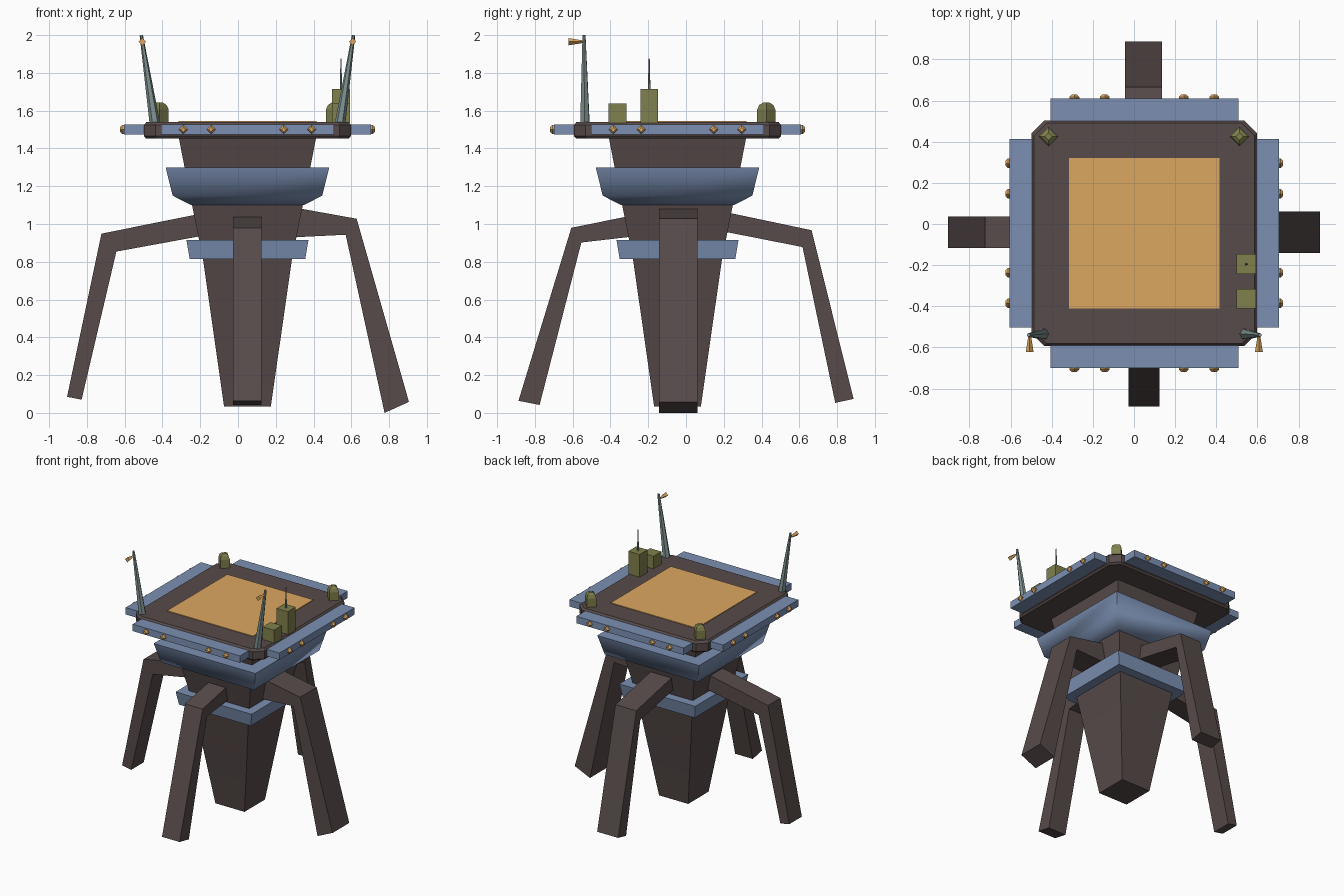
import bpy, bmesh, math
from mathutils import Vector, Matrix

if "Cube" in bpy.data.objects:
    bpy.data.objects.remove(bpy.data.objects["Cube"])

CX, CY = 0.05, -0.045


def material(name, rgb):
    m = bpy.data.materials.new(name)
    m.diffuse_color = (*rgb, 1)
    m.use_nodes = True
    m.node_tree.nodes["Principled BSDF"].inputs["Base Color"].default_value = m.diffuse_color
    return m


BROWN = material("brown", (0.095, 0.07, 0.068))
BLUE = material("blue", (0.2, 0.28, 0.45))
GOLD = material("gold", (0.72, 0.39, 0.12))
OLIVE = material("olive", (0.22, 0.22, 0.075))
STEEL = material("steel", (0.22, 0.29, 0.29))


def make(name, bm, mat, smooth=None):
    bmesh.ops.recalc_face_normals(bm, faces=bm.faces)
    me = bpy.data.meshes.new(name)
    bm.to_mesh(me)
    bm.free()
    ob = bpy.data.objects.new(name, me)
    bpy.context.collection.objects.link(ob)
    me.materials.append(mat)
    if smooth:
        bpy.ops.object.select_all(action='DESELECT')
        ob.select_set(True)
        bpy.context.view_layer.objects.active = ob
        bpy.ops.object.shade_smooth_by_angle(angle=math.radians(smooth))
    return ob


def loft(name, rings, mat, smooth=None):
    """Skin a list of equal-length point rings and cap both ends."""
    bm = bmesh.new()
    vs = [[bm.verts.new(p) for p in r] for r in rings]
    n = len(vs[0])
    for a, b in zip(vs, vs[1:]):
        for i in range(n):
            j = (i + 1) % n
            bm.faces.new((a[i], a[j], b[j], b[i]))
    bm.faces.new(vs[0][::-1])
    bm.faces.new(vs[-1])
    return make(name, bm, mat, smooth)


def square(h, z, chamfer=0.0):
    c = h - chamfer
    if chamfer:
        pts = [(c, -h), (h, -c), (h, c), (c, h), (-c, h), (-h, c), (-h, -c), (-c, -h)]
    else:
        pts = [(h, -h), (h, h), (-h, h), (-h, -h)]
    return [(CX + x, CY + y, z) for x, y in pts]


def box(name, x0, x1, y0, y1, z0, z1, mat):
    return loft(name, [[(x0, y0, z), (x1, y0, z), (x1, y1, z), (x0, y1, z)] for z in (z0, z1)], mat)


def rod(name, a, b, r0, r1, mat, sides=4):
    """Tapered rod from point a to point b."""
    a, b = Vector(a), Vector(b)
    d = b - a
    bm = bmesh.new()
    mtx = Matrix.Translation((a + b) / 2) @ d.to_track_quat('Z', 'Y').to_matrix().to_4x4()
    bmesh.ops.create_cone(bm, cap_ends=True, segments=sides, radius1=r0, radius2=r1,
                          depth=d.length, matrix=mtx)
    return make(name, bm, mat)


# tapered square column and its two collars
loft("column", [square(h, z) for h, z in
                [(0.124, 0.035), (0.235, 0.81), (0.257, 0.92), (0.293, 1.1), (0.333, 1.3), (0.364, 1.46)]],
     BROWN, 30)
loft("lower_collar", [square(0.306, 0.815), square(0.323, 0.915)], BLUE)
loft("upper_collar", [square(0.298, 1.1), square(0.396, 1.15), square(0.433, 1.3)], BLUE, 65)

# landing deck and pad
loft("deck", [square(h, z, 0.06) for h, z in
              [(0.537, 1.452), (0.547, 1.465), (0.547, 1.525), (0.535, 1.54)]], BROWN)
loft("deck_pad", [square(0.366, 1.53), square(0.366, 1.545)], GOLD)

# edge panels with lamps, one per side
for k, side in enumerate(("front", "right", "back", "left")):
    ang = k * math.pi / 2
    co, si = math.cos(ang), math.sin(ang)

    def turn(u, v, z):
        return (CX + u * co - v * si, CY + u * si + v * co, z)

    loft(side + "_panel", [[turn(u, v, z) for u, v in
                            ((-0.457, -0.654), (0.457, -0.654), (0.457, -0.53), (-0.457, -0.53))]
                           for z in (1.473, 1.526)], BLUE)
    for i, u in enumerate((-0.34, -0.192, 0.192, 0.34)):
        loft(f"{side}_lamp_{i + 1}",
             [[turn(u + r * dx, v, 1.5 + r * dz) for dx, dz in ((1, 0), (0, 1), (-1, 0), (0, -1))]
              for r, v in ((0.024, -0.64), (0.024, -0.663), (0.012, -0.675))], GOLD)


# bent legs: side outline in (out, z), extruded sideways
def leg(name, outline, w0, w1, along_x):
    rings = [[(o, w, z) if along_x else (w, o, z) for o, z in outline] for w in (w0, w1)]
    loft(name, rings, BROWN)


leg("left_leg", [(-0.12, 1.07), (-0.723, 0.949), (-0.905, 0.085), (-0.828, 0.07),
                 (-0.644, 0.854), (-0.12, 0.95)], -0.116, 0.036, True)
leg("right_leg", [(0.2, 1.105), (0.628, 1.028), (0.905, 0.058), (0.776, 0.0),
                  (0.57, 0.943), (0.2, 0.925)], -0.142, 0.06, True)
leg("front_leg", [(-0.2, 1.062), (-0.607, 0.98), (-0.887, 0.064), (-0.775, 0.042),
                  (-0.554, 0.902), (-0.2, 0.943)], -0.026, 0.124, False)
leg("back_leg", [(0.12, 1.082), (0.665, 0.967), (0.887, 0.074), (0.79, 0.053),
                 (0.617, 0.878), (0.12, 0.976)], -0.043, 0.135, False)

# leaning masts with wind cones
for side, s in (("left", -1), ("right", 1)):
    rod(side + "_mast", (CX + s * 0.49, -0.535, 1.53), (CX + s * 0.562, -0.54, 2.0), 0.028, 0.009, STEEL, 6)
    x = CX + s * 0.557
    rod(side + "_wind_cone", (x, -0.54, 1.965), (x, -0.622, 1.965), 0.006, 0.019, GOLD)

# deck equipment
box("tall_cabinet", 0.497, 0.593, -0.242, -0.147, 1.535, 1.715, OLIVE)
box("short_cabinet", 0.497, 0.593, -0.41, -0.315, 1.535, 1.637, OLIVE)
rod("antenna", (0.545, -0.195, 1.71), (0.545, -0.195, 1.875), 0.007, 0.003, STEEL, 6)

# corner beacons
for side, x in (("left", -0.415), ("right", 0.513)):
    loft(side + "_beacon", [[(x + r * dx, 0.425 + r * dy, z) for dx, dy in ((1, 0), (0, 1), (-1, 0), (0, -1))]
                            for r, z in ((0.048, 1.535), (0.048, 1.605), (0.037, 1.63), (0.018, 1.642))], OLIVE)
